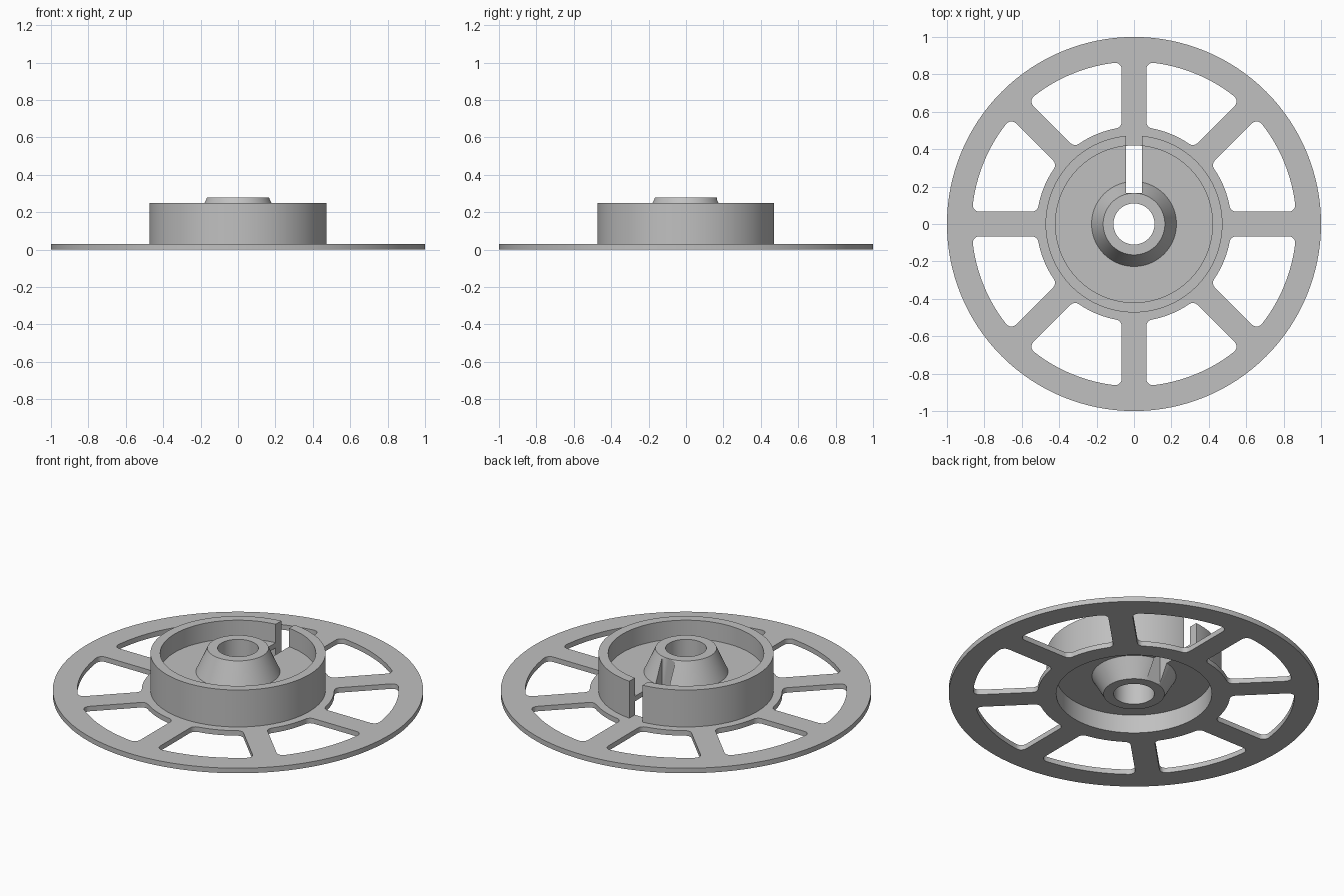
import bpy, bmesh
from math import sin, cos, asin, pi, radians

cube = bpy.data.objects.get("Cube")
if cube:
    bpy.data.objects.remove(cube)

grey = bpy.data.materials.new("plain_grey")
grey.use_nodes = True
colour = (0.53, 0.53, 0.53, 1)
grey.diffuse_color = colour
grey.node_tree.nodes["Principled BSDF"].inputs["Base Color"].default_value = colour

HUB_R, RECESS_R, FLANGE_T = 0.473, 0.42, 0.03
SPOKES = 8


def activate(ob):
    bpy.ops.object.select_all(action='DESELECT')
    ob.select_set(True)
    bpy.context.view_layer.objects.active = ob


def arc(cx, cy, r, a0, a1, n):
    return [(cx + r * cos(a0 + (a1 - a0) * i / n),
             cy + r * sin(a0 + (a1 - a0) * i / n)) for i in range(n + 1)]


def circle(r, n=128):
    return arc(0, 0, r, 0, 2 * pi, n)[:-1]


def rotate(points, a):
    return [(x * cos(a) - y * sin(a), x * sin(a) + y * cos(a)) for x, y in points]


def window(inner=0.52, outer=0.868, half_spoke=0.066, c=0.035):
    """Rounded opening between two spokes, symmetric about the x axis."""
    half = pi / SPOKES
    off = half_spoke + c
    ri, ro = inner + c, outer - c
    ai, ao = asin(off / ri), asin(off / ro)
    # lower half, measured from the spoke on the x axis
    pts = arc(ri * cos(ai), off, c, ai + pi, 1.5 * pi, 6)
    pts += arc(ro * cos(ao), off, c, -pi / 2, ao, 6)
    pts += arc(0, 0, outer, ao, half, 10)[1:]
    pts = arc(0, 0, inner, half, ai, 8)[:-1] + pts
    pts = rotate(pts, -half)
    return pts + [(x, -y) for x, y in reversed(pts[1:-1])]


# Flat spoked flange: filled outline with holes, extruded
outline = bpy.data.curves.new("flange", 'CURVE')
outline.dimensions = '2D'
outline.fill_mode = 'BOTH'
outline.extrude = FLANGE_T / 2
loops = [circle(1), circle(RECESS_R)]
loops += [rotate(window(), (i + 0.5) * 2 * pi / SPOKES) for i in range(SPOKES)]
for loop in loops:
    spline = outline.splines.new('POLY')
    spline.points.add(len(loop) - 1)
    for p, (x, y) in zip(spline.points, loop):
        p.co = (x, y, 0, 1)
    spline.use_cyclic_u = True
flange = bpy.data.objects.new("flange", outline)
bpy.context.collection.objects.link(flange)
flange.location.z = FLANGE_T / 2
activate(flange)
bpy.ops.object.convert(target='MESH')
bm = bmesh.new()
bm.from_mesh(flange.data)
bmesh.ops.remove_doubles(bm, verts=bm.verts, dist=0.0001)
bmesh.ops.recalc_face_normals(bm, faces=bm.faces)
bm.to_mesh(flange.data)
bm.free()

# Hub: rim wall, thin web and double-coned boss in one turned profile
profile = [(0.11, 0), (0.165, 0), (0.227, 0.11), (RECESS_R, 0.11),
           (RECESS_R, FLANGE_T), (HUB_R, FLANGE_T), (HUB_R, 0.25),
           (RECESS_R, 0.25), (RECESS_R, 0.14), (0.227, 0.14),
           (0.165, 0.28), (0.11, 0.28)]
bm = bmesh.new()
n = 128
rings = [[bm.verts.new((r * cos(2 * pi * i / n), r * sin(2 * pi * i / n), z))
          for i in range(n)] for r, z in profile]
for a, b in zip(rings, rings[1:] + rings[:1]):
    for i in range(n):
        j = (i + 1) % n
        bm.faces.new((a[i], a[j], b[j], b[i]))
bmesh.ops.recalc_face_normals(bm, faces=bm.faces)
mesh = bpy.data.meshes.new("hub")
bm.to_mesh(mesh)
bm.free()
hub = bpy.data.objects.new("hub", mesh)
bpy.context.collection.objects.link(hub)

# Slot through the back of the hub
bpy.ops.mesh.primitive_cube_add(size=1, location=(0, 0.415, 0.15))
cutter = bpy.context.object
cutter.name = "slot_cutter"
cutter.scale = (0.088, 0.5, 0.6)
cutter.hide_render = True
slot = hub.modifiers.new("slot", 'BOOLEAN')
slot.operation = 'DIFFERENCE'
slot.solver = 'EXACT'
slot.object = cutter
activate(hub)
bpy.ops.object.modifier_apply(modifier=slot.name)
bpy.data.objects.remove(cutter)

for ob in (flange, hub):
    ob.data.materials.clear()
    ob.data.materials.append(grey)
    activate(ob)
    bpy.ops.object.shade_smooth_by_angle(angle=radians(25))
